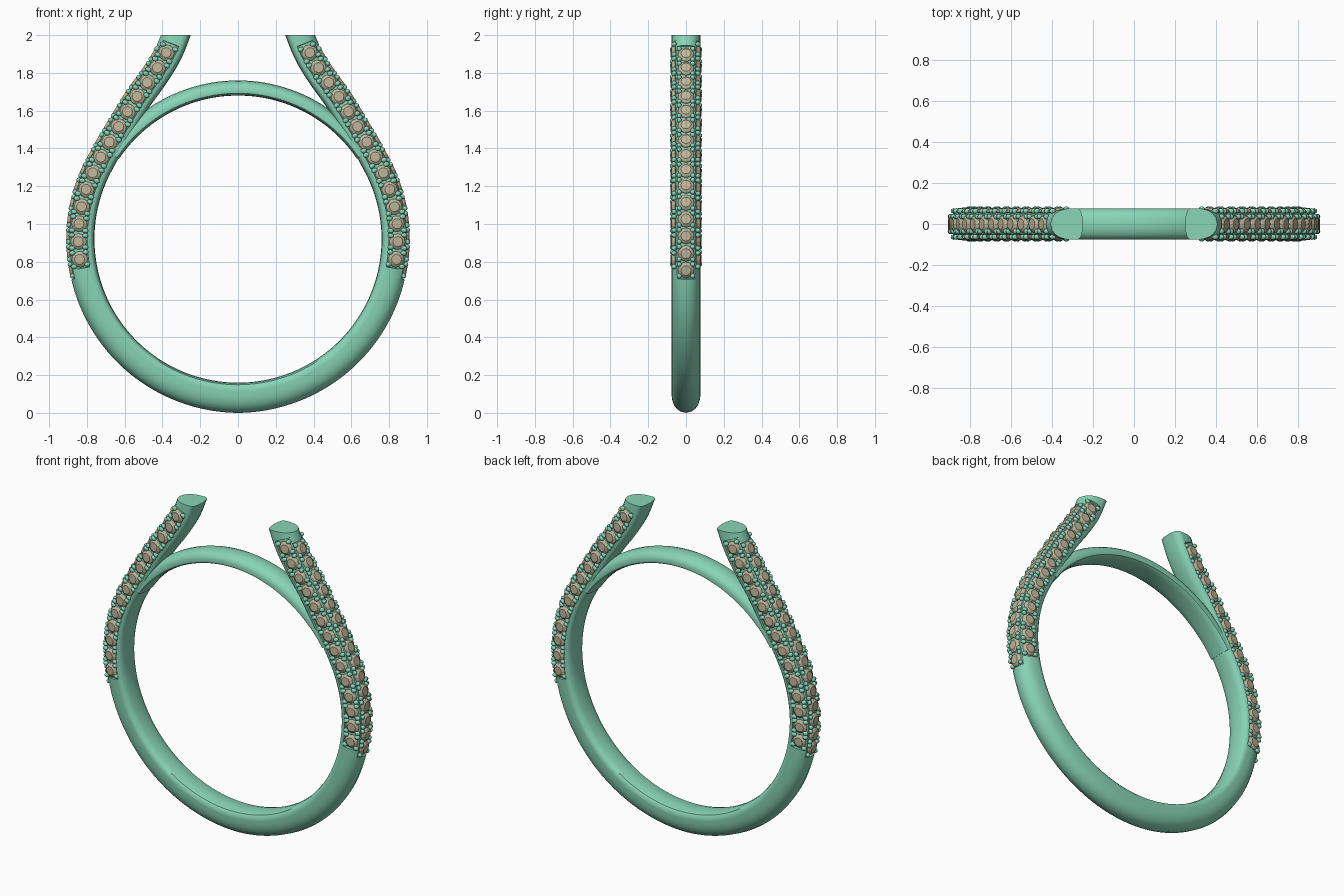
import bpy, bmesh, math
from mathutils import Vector, Matrix

if "Cube" in bpy.data.objects:
    bpy.data.objects.remove(bpy.data.objects["Cube"])

R, CZ, W = 0.76, 0.92, 0.077      # finger radius, centre height, half width


def circ(deg, r=R):
    a = math.radians(deg)
    return Vector((r * math.cos(a), 0, CZ + r * math.sin(a)))


# inner edge path of one half: circle, then an S-curve rising off the ring
path = [circ(d) for d in range(-92, 31, 2)]
ctrl = [circ(16), circ(30)] + [Vector((x, 0, z)) for x, z in
        ((.55, 1.487), (.468, 1.62), (.375, 1.75), (.303, 1.87), (.25, 2.0), (.20, 2.14), (.15, 2.28))]
for i in range(1, len(ctrl) - 2):
    p0, p1, p2, p3 = ctrl[i - 1:i + 3]
    for k in range(1, 9):
        t = k / 8
        path.append(0.5 * (2 * p1 + (p2 - p0) * t + (2 * p0 - 5 * p1 + 4 * p2 - p3) * t * t
                           + (3 * p1 - p0 - 3 * p2 + p3) * t ** 3))
cum = [0]
for a, b in zip(path, path[1:]):
    cum.append(cum[-1] + (b - a).length)
S0, S1 = cum[30 // 30], cum[-1] - 0.03


def at(s):
    for i in range(len(path) - 1):
        if s <= cum[i + 1]:
            return path[i].lerp(path[i + 1], (s - cum[i]) / (cum[i + 1] - cum[i]))
    return path[-1].copy()


def frame(s):
    t = (at(s + .025) - at(s - .025)).normalized()
    return at(s), t, Vector((t.z, 0, -t.x))


def thick(s):
    return .16 - .012 * min(1, max(0, (s - S0) / 1.0))


def surf(s, a):
    p, t, n = frame(s)
    return p + n * thick(s) * a


def s_at_z(z, a):
    s = S0
    while s < S1 and surf(s, a).z < z:
        s += .002
    return s


def finish(bm, name, color, mirror=True, angle=35):
    me = bpy.data.meshes.new(name)
    bmesh.ops.recalc_face_normals(bm, faces=bm.faces)
    bm.to_mesh(me)
    bm.free()
    ob = bpy.data.objects.new(name, me)
    bpy.context.collection.objects.link(ob)
    me.materials.append(color)
    if mirror:
        ob.modifiers.new("mirror", 'MIRROR')
    bpy.ops.object.select_all(action='DESELECT')
    ob.select_set(True)
    bpy.context.view_layer.objects.active = ob
    if angle:
        bpy.ops.object.shade_smooth_by_angle(angle=math.radians(angle))
    return ob


def loft(rings, caps):
    bm = bmesh.new()
    vs = [[bm.verts.new(p) for p in r] for r in rings]
    n = len(rings[0])
    for a, b in zip(vs, vs[1:]):
        for j in range(n):
            bm.faces.new((a[j], a[(j + 1) % n], b[(j + 1) % n], b[j]))
    if caps:
        bm.faces.new(vs[0])
        bm.faces.new(vs[-1])
    return bm


def material(name, c):
    m = bpy.data.materials.new(name)
    m.diffuse_color = c
    m.use_nodes = True
    m.node_tree.nodes["Principled BSDF"].inputs["Base Color"].default_value = m.diffuse_color
    return m


metal = material("metal", (.25, .66, .48, 1))
gem = material("gem", (.52, .46, .32, 1))

# half cross-sections, inner to outer: (depth, half width), plain and recessed
PLAIN = [(0, 0), (.02, .5), (.07, .85), (.15, .98), (.26, 1), (.27, 1), (.42, .99), (.57, .95),
         (.73, .84), (.86, .65), (.95, .4), (1, 0)]
SET = PLAIN[:5] + [(.27, .80), (.42, .80), (.57, .80), (.75, .77), (.87, .62), (.90, .4), (.90, 0)]


def section(front, outer):
    half = [SET[i] if (front and 5 <= i <= 8) or (outer and i > 8) else PLAIN[i] for i in range(12)]
    return half + [(a, -b) for a, b in half[-2:0:-1]]


# shank with recessed stone channels, cut flat at the top
fa, fb = s_at_z(.765, .57), s_at_z(1.955, .57)
oa, ob_ = s_at_z(.705, 1), s_at_z(1.945, 1)
stations = [S0 + (S1 - S0) * i / 110 for i in range(111)]
for e in (fa, fb, oa, ob_):
    stations += [e - .001, e + .001]
rings = []
for s in sorted(stations):
    sec = section(fa < s < fb, oa < s < ob_)
    rings.append([surf(s, a) + Vector((0, b * W, 0)) for a, b in sec])
for p in rings[0]:
    p.x = 0
bm = loft(rings, False)
bmesh.ops.bisect_plane(bm, geom=bm.verts[:] + bm.edges[:] + bm.faces[:], plane_co=(0, 0, 2),
                       plane_no=(0, 0, 1), clear_outer=True)
bmesh.ops.holes_fill(bm, edges=[e for e in bm.edges if e.is_boundary
                                and all(v.co.z > 1.99 for v in e.verts)], sides=0)
finish(bm, "shank", metal)

# thin band closing the finger hole between the two arms
bandsec = PLAIN + [(a, -b) for a, b in PLAIN[-2:0:-1]]
rings = []
for i in range(61):
    d = 34 + 112 * i / 60
    rings.append([circ(d, R + .08 * a) + Vector((0, b * W * .985, 0)) for a, b in bandsec])
finish(loft(rings, True), "top_band", metal, mirror=False)


def row(a, s_from, s_to, count):
    """evenly spaced path parameters measured along depth a, with gap positions"""
    n = 400
    ss = [s_from + (s_to - s_from) * i / n for i in range(n + 1)]
    L = [0]
    for u, v in zip(ss, ss[1:]):
        L.append(L[-1] + (surf(v, a) - surf(u, a)).length)

    def pick(d):
        i = min(range(n + 1), key=lambda k: abs(L[k] - d))
        return ss[i]
    step = L[-1] / count
    return [pick((i + .5) * step) for i in range(count)], [pick(i * step) for i in range(count + 1)]


def basis(pos, lat, tan, nor):
    m = Matrix((lat, tan, nor)).transposed().to_4x4()
    m.translation = pos
    return m


gems, beads = bmesh.new(), bmesh.new()


def add_gem(m, r=.043):
    levels = [(.62 * r, .013), (.93 * r, .004), (r, -.003), (.3 * r, -.03)]
    vs = [[gems.verts.new(m @ Vector((q * math.cos(k * math.pi / 6), q * math.sin(k * math.pi / 6), z)))
           for k in range(12)] for q, z in levels]
    for a, b in zip(vs, vs[1:]):
        for k in range(12):
            gems.faces.new((a[k], a[(k + 1) % 12], b[(k + 1) % 12], b[k]))
    gems.faces.new(vs[0])
    gems.faces.new(vs[-1])


def add_bead(m, x, y, sx=1.0):
    bmesh.ops.create_icosphere(beads, subdivisions=2, radius=.0135,
                               matrix=m @ Matrix.Translation((x, y, .002)) @ Matrix.Diagonal((sx, 1, 1, 1)))


# three rows of stones per arm: front, back and outer edge
Y = Vector((0, 1, 0))
for side in (-1, 1, 0):
    if side:
        seats, gaps = row(.57, fa + .002, fb - .008, 14)
    else:
        seats, gaps = row(.92, oa + .002, ob_ - .004, 15)

    def place(s):
        p, t, n = frame(s)
        if side:
            nor = (Y * side + n * .12).normalized()
            return basis(surf(s, .57) + Y * side * .066, t.cross(nor) * -side, t, nor)
        return basis(surf(s, .92), Y, t, n)
    for s in seats:
        add_gem(place(s))
    for k, s in enumerate(gaps):
        m = place(s)
        for x in (-.036, .036):
            for y in (-.013, .013):
                if (k == 0 and y < 0) or (k == len(gaps) - 1 and y > 0):
                    continue
                add_bead(m, x, y, 1.25 if side else 1.0)

finish(gems, "stones", gem, angle=0)
b = finish(beads, "prong_beads", metal, angle=60)
